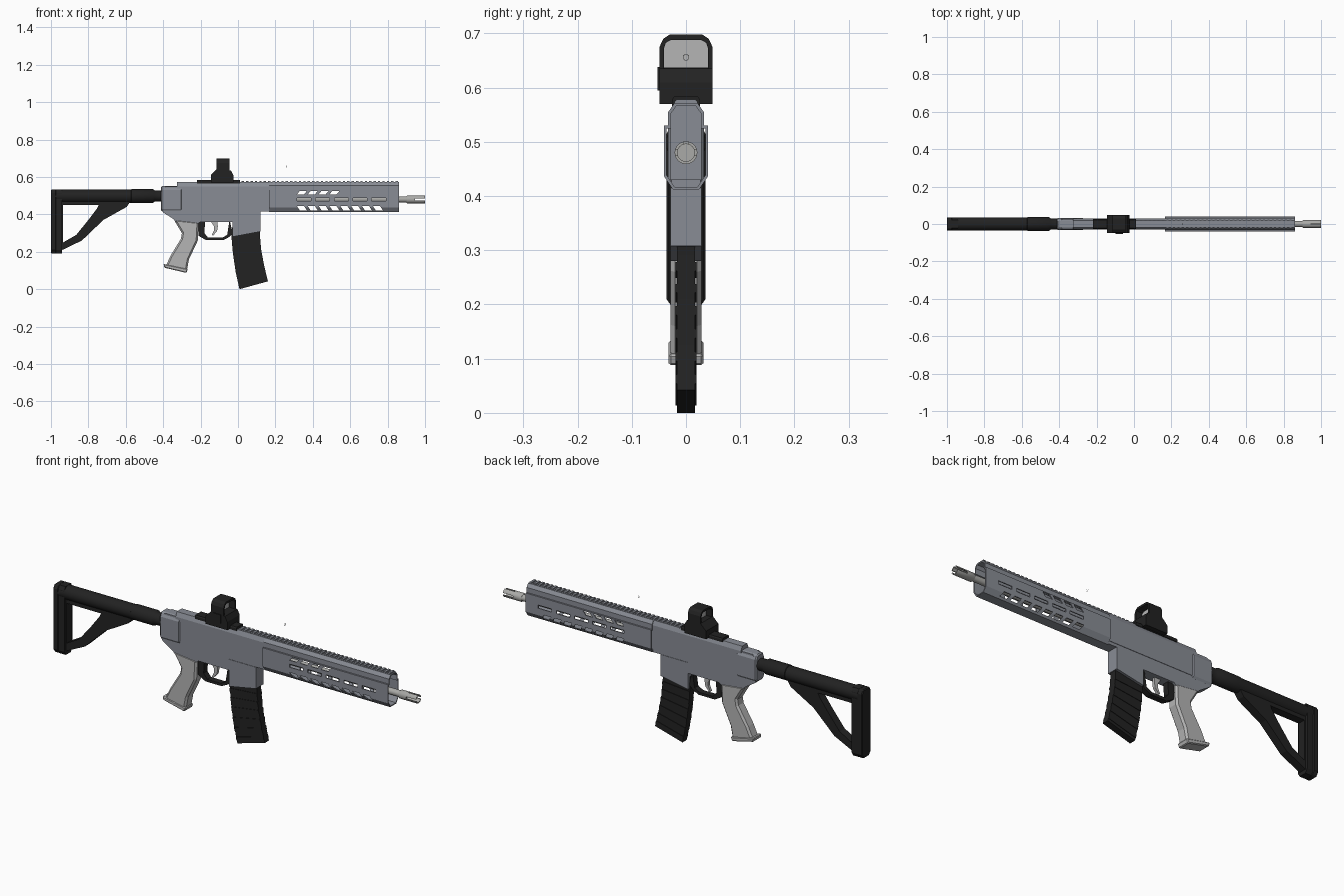
import bpy, bmesh, math

if "Cube" in bpy.data.objects:
    bpy.data.objects.remove(bpy.data.objects["Cube"])


def material(name, r, g, b):
    m = bpy.data.materials.new(name)
    m.diffuse_color = (r, g, b, 1)
    m.use_nodes = True
    m.node_tree.nodes["Principled BSDF"].inputs["Base Color"].default_value = m.diffuse_color
    return m


BLACK = material("matte black", 0.016, 0.016, 0.016)
METAL = material("blue grey", 0.25, 0.265, 0.30)
LIGHT = material("light grey", 0.46, 0.46, 0.46)
STEEL = material("barrel steel", 0.40, 0.40, 0.385)


def finish(name, bm, mat, smooth=False):
    bmesh.ops.recalc_face_normals(bm, faces=bm.faces[:])
    me = bpy.data.meshes.new(name)
    bm.to_mesh(me)
    bm.free()
    me.materials.append(mat)
    if smooth:
        me.polygons.foreach_set("use_smooth", [True] * len(me.polygons))
        me.set_sharp_from_angle(angle=math.radians(35))
    ob = bpy.data.objects.new(name, me)
    bpy.context.collection.objects.link(ob)
    return ob


def place(axis, p, t):
    return (p[0], t, p[1]) if axis == 'y' else (t, p[0], p[1])


def add_prism(bm, pts, axis, lo, hi):
    a = [bm.verts.new(place(axis, p, lo)) for p in pts]
    b = [bm.verts.new(place(axis, p, hi)) for p in pts]
    bm.faces.new(a)
    bm.faces.new(b[::-1])
    for i in range(len(pts)):
        j = (i + 1) % len(pts)
        bm.faces.new((a[i], a[j], b[j], b[i]))


def prism(name, pts, axis, lo, hi, mat, bevel=0):
    bm = bmesh.new()
    add_prism(bm, pts, axis, lo, hi)
    if bevel:
        bmesh.ops.recalc_face_normals(bm, faces=bm.faces[:])
        edges = [e for e in bm.edges if e.calc_face_angle(0) > 0.9]
        bmesh.ops.bevel(bm, geom=edges, offset=bevel, segments=1,
                        affect='EDGES', clamp_overlap=True)
    return finish(name, bm, mat)


def ring(name, outer, inner, axis, lo, hi, mat, closed=True):
    """Extruded frame between two outlines with matching points."""
    bm = bmesh.new()
    loops = [[bm.verts.new(place(axis, p, t)) for p in pts]
             for pts, t in ((outer, lo), (outer, hi), (inner, hi), (inner, lo))]
    n = len(outer)
    for k in range(4):
        a, b = loops[k], loops[(k + 1) % 4]
        for i in range(n if closed else n - 1):
            j = (i + 1) % n
            bm.faces.new((a[i], a[j], b[j], b[i]))
    if not closed:
        for i in (0, n - 1):
            bm.faces.new([l[i] for l in loops])
    return finish(name, bm, mat)


def lathe(name, profile, cz, mat, sides=24):
    """Round part along x from (x, radius) pairs, both ends capped."""
    bm = bmesh.new()
    rows = [[bm.verts.new((x, r * math.cos(2 * math.pi * i / sides),
                           cz + r * math.sin(2 * math.pi * i / sides)))
             for i in range(sides)] for x, r in profile]
    for a, b in zip(rows, rows[1:]):
        for i in range(sides):
            j = (i + 1) % sides
            bm.faces.new((a[i], a[j], b[j], b[i]))
    bm.faces.new(rows[0])
    bm.faces.new(rows[-1])
    return finish(name, bm, mat, True)


def mirror(half):
    return half + [(-y, z) for y, z in reversed(half)]


def box(x0, x1, z0, z1, slant=0):
    return [(x0, z0), (x1, z0), (x1 + slant, z1), (x0 + slant, z1)]


def cut(ob, prisms):
    """Cut a list of (points, axis, lo, hi) prisms out of an object."""
    bm = bmesh.new()
    for p in prisms:
        add_prism(bm, *p)
    cutter = finish("cutter", bm, ob.data.materials[0])
    cutter.hide_render = True
    mod = ob.modifiers.new("slots", 'BOOLEAN')
    mod.operation, mod.solver, mod.object = 'DIFFERENCE', 'EXACT', cutter
    dg = bpy.context.evaluated_depsgraph_get()
    me = bpy.data.meshes.new_from_object(ob.evaluated_get(dg))
    ob.modifiers.clear()
    ob.data = me
    bpy.data.objects.remove(cutter)


# Stock: tube, collar, neck, strut frame, butt pad
lathe("stock_tube", [(-0.98, 0.035), (-0.565, 0.035)], 0.497, BLACK)
lathe("stock_collar", [(-0.575, 0.03), (-0.57, 0.037), (-0.455, 0.037), (-0.445, 0.03),
                       (-0.42, 0.03), (-0.40, 0.027)], 0.498, BLACK)
ring("stock_strut",
     [(-0.97, 0.195), (-0.835, 0.26), (-0.72, 0.37), (-0.595, 0.44), (-0.575, 0.47), (-0.97, 0.48)],
     [(-0.935, 0.25), (-0.865, 0.29), (-0.80, 0.37), (-0.755, 0.43), (-0.745, 0.45), (-0.935, 0.45)],
     'y', -0.02, 0.02, BLACK)
pad = mirror([(0.022, 0.19), (0.036, 0.21), (0.036, 0.515), (0.025, 0.533)])
prism("butt_pad", pad, 'x', -1.0, -0.972, BLACK, 0.004)
prism("butt_frame", [(y * 0.88, z) for y, z in pad], 'x', -0.975, -0.94, BLACK)

# Receiver body, chamfered upper, rear block
prism("receiver", [(-0.41, 0.43), (-0.41, 0.53), (-0.385, 0.55), (0.17, 0.55), (0.17, 0.415),
                   (0.12, 0.415), (0.12, 0.36), (-0.20, 0.36), (-0.215, 0.35), (-0.31, 0.34),
                   (-0.345, 0.375), (-0.40, 0.41)], 'y', -0.027, 0.027, METAL)
upper = mirror([(0.029, 0.43), (0.029, 0.55), (0.020, 0.572)])
prism("upper_receiver", upper, 'x', -0.325, 0.18, METAL)
prism("rear_block", mirror([(0.024, 0.415), (0.033, 0.43), (0.033, 0.53), (0.022, 0.552)]),
      'x', -0.412, -0.30, METAL, 0.006)
prism("magazine_well", [(-0.03, 0.415), (0.12, 0.415), (0.12, 0.308), (-0.03, 0.28)],
      'y', -0.029, 0.029, METAL)

# Hollow handguard with three rows of slots
outer = mirror([(0.024, 0.412), (0.041, 0.437), (0.041, 0.53), (0.033, 0.53),
                (0.033, 0.555), (0.021, 0.572)])
inner = mirror([(0.021, 0.417), (0.036, 0.439), (0.036, 0.525), (0.028, 0.525),
                (0.028, 0.552), (0.018, 0.566)])
guard = ring("handguard", outer, inner, 'x', 0.165, 0.86, METAL)
slots = [(box(0.315 + 0.10 * i, 0.39 + 0.10 * i, 0.472, 0.488), 'y', -0.1, 0.1) for i in range(5)]
slots += [(box(0.315 + 0.058 * i, 0.353 + 0.058 * i, 0.507, 0.526, 0.016), 'y', -0.1, 0.1)
          for i in range(4)]
slots += [(box(0.33 + 0.058 * i, 0.368 + 0.058 * i, 0.422, 0.446, -0.016), 'y', -0.1, 0.1)
          for i in range(8)]
cut(guard, slots)

# Top rail teeth
bm = bmesh.new()
for i in range(36):
    x = 0.02 + i * 0.0235
    add_prism(bm, mirror([(0.021, 0.566), (0.021, 0.574), (0.018, 0.578)]), 'x', x, x + 0.012)
finish("rail_teeth", bm, METAL)

# Barrel and slotted muzzle
lathe("barrel", [(0.17, 0.016), (0.92, 0.016)], 0.48, STEEL)
muzzle = lathe("muzzle", [(0.90, 0.018), (0.905, 0.021), (1.0, 0.021), (1.0, 0.016),
                          (0.93, 0.016)], 0.48, STEEL)
cut(muzzle, [(box(0.945, 1.01, 0.475, 0.485), 'y', -0.05, 0.05),
             (box(0.945, 1.01, 0.48, 0.52), 'y', -0.004, 0.004)])

# Curved magazine with ribs
back = [(-0.03, 0.34), (-0.035, 0.28), (-0.027, 0.19), (-0.012, 0.09), (0.008, 0.0)]
front = [(0.115, 0.34), (0.117, 0.29), (0.124, 0.21), (0.14, 0.125), (0.16, 0.042)]
prism("magazine", back + front[::-1], 'y', -0.0165, 0.0165, BLACK)
for i in range(1, 4):
    for t in (0.15, 0.65):
        def lerp(edge, s):
            a, b = edge[i], edge[i + 1]
            return (a[0] + (b[0] - a[0]) * s, a[1] + (b[1] - a[1]) * s)
        prism("magazine_rib", [lerp(back, t), lerp(back, t + 0.2), lerp(front, t + 0.2),
                               lerp(front, t)], 'y', -0.019, 0.019, BLACK)

# Grip with foot cap
prism("grip", [(-0.345, 0.375), (-0.30, 0.30), (-0.305, 0.27), (-0.36, 0.18), (-0.388, 0.12),
               (-0.275, 0.092), (-0.262, 0.16), (-0.215, 0.26), (-0.21, 0.36)],
      'y', -0.029, 0.029, LIGHT, 0.009)
prism("grip_cap", [(-0.398, 0.135), (-0.394, 0.115), (-0.276, 0.087), (-0.268, 0.108)],
      'y', -0.032, 0.032, LIGHT, 0.004)

# Trigger guard and trigger
ring("trigger_guard",
     [(-0.215, 0.37), (-0.21, 0.285), (-0.17, 0.262), (-0.08, 0.262), (-0.045, 0.28), (-0.028, 0.30)],
     [(-0.175, 0.37), (-0.18, 0.30), (-0.16, 0.275), (-0.085, 0.275), (-0.058, 0.29), (-0.045, 0.37)],
     'y', -0.015, 0.015, BLACK, closed=False)
ring("trigger",
     [(-0.15, 0.37), (-0.128, 0.335), (-0.128, 0.315), (-0.14, 0.29)],
     [(-0.11, 0.37), (-0.108, 0.335), (-0.112, 0.31), (-0.134, 0.286)],
     'y', -0.007, 0.007, LIGHT, closed=False)

# Optical sight: mount, body, hood, glass, side knob, floating reticle
prism("sight_mount", mirror([(0.026, 0.566), (0.026, 0.578), (0.022, 0.584)]),
      'x', -0.22, 0.01, BLACK)
prism("sight_body", [(-0.145, 0.57), (-0.145, 0.61), (-0.115, 0.64), (-0.038, 0.635),
                     (-0.025, 0.61), (-0.025, 0.57)], 'y', -0.049, 0.049, BLACK)
hood = mirror([(0.049, 0.615), (0.049, 0.675), (0.042, 0.69), (0.03, 0.698)])
opening = mirror([(0.041, 0.63), (0.041, 0.672), (0.037, 0.683), (0.028, 0.688)])
ring("sight_hood", hood, opening, 'x', -0.115, -0.045, BLACK)
prism("sight_glass", opening, 'x', -0.082, -0.078, LIGHT)
prism("sight_knob", box(-0.10, -0.06, 0.595, 0.638), 'y', -0.053, -0.045, BLACK)
circle = [(math.cos(k * math.pi / 6), math.sin(k * math.pi / 6)) for k in range(12)]
ring("reticle", [(0.006 * c, 0.656 + 0.006 * s) for c, s in circle],
     [(0.005 * c, 0.656 + 0.005 * s) for c, s in circle], 'x', 0.26, 0.261, LIGHT)
